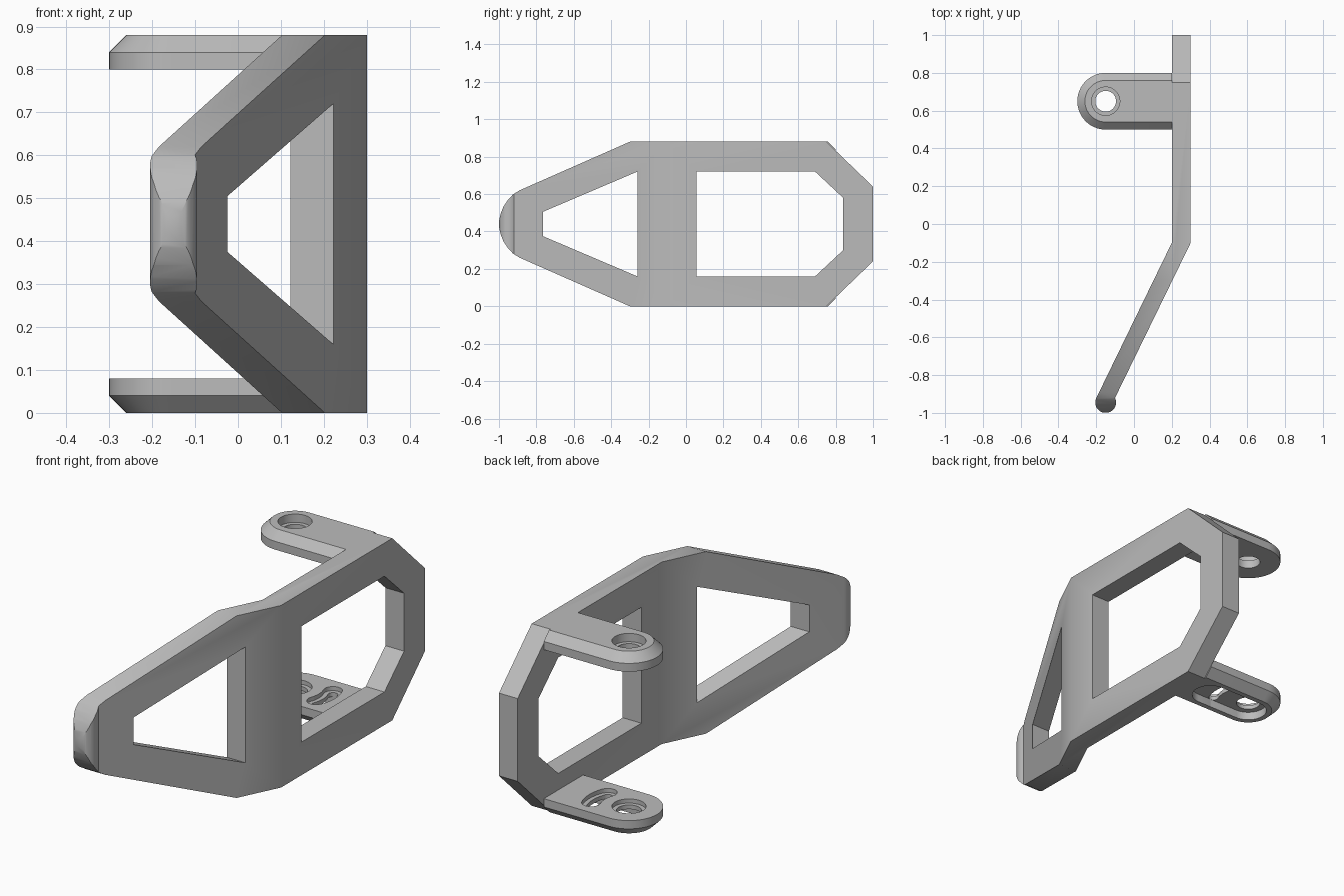
import bpy, bmesh
from math import sin, cos, pi, radians

if "Cube" in bpy.data.objects:
    bpy.data.objects.remove(bpy.data.objects["Cube"], do_unlink=True)

GREY = (0.5, 0.5, 0.5, 1)
metal = bpy.data.materials.new("grey")
metal.use_nodes = True
metal.diffuse_color = GREY
metal.node_tree.nodes["Principled BSDF"].inputs["Base Color"].default_value = GREY

H = 0.88                # overall height
PX, PY = -0.15, 0.65    # pivot hole centre


def loft(name, rings):
    """Solid through rings of equal point count, capped at both ends."""
    bm = bmesh.new()
    loops = [[bm.verts.new(p) for p in ring] for ring in rings]
    n = len(loops[0])
    for a, b in zip(loops, loops[1:]):
        for i in range(n):
            j = (i + 1) % n
            bm.faces.new((a[i], a[j], b[j], b[i]))
    bm.faces.new(loops[0])
    bm.faces.new(loops[-1])
    bmesh.ops.recalc_face_normals(bm, faces=bm.faces)
    mesh = bpy.data.meshes.new(name)
    bm.to_mesh(mesh)
    bm.free()
    mesh.materials.append(metal)
    obj = bpy.data.objects.new(name, mesh)
    bpy.context.collection.objects.link(obj)
    return obj


def prism_z(name, pts, z0, z1):
    return loft(name, [[(x, y, z) for x, y in pts] for z in (z0, z1)])


def prism_x(name, pts):
    return loft(name, [[(x, y, z) for y, z in pts] for x in (-1, 1)])


def arc(cx, cy, r, a0, a1, n):
    return [(cx + r * cos(radians(a0 + (a1 - a0) * i / n)),
             cy + r * sin(radians(a0 + (a1 - a0) * i / n))) for i in range(n + 1)]


def circle(r):
    return arc(PX, PY, r, 0, 352.5, 47)


def kidney(half, spread):
    """Curved slot about the pivot hole."""
    R = 0.17
    c, s = R * cos(radians(spread)), R * sin(radians(spread))
    return (arc(PX, PY, R + half, -spread, spread, 12)
            + arc(PX + c, PY + s, half, spread, spread + 180, 8)[1:]
            + arc(PX, PY, R - half, spread, -spread, 12)[1:]
            + arc(PX + c, PY - s, half, 180 - spread, 360 - spread, 8)[1:-1])


def finish(obj, cuts):
    """Apply (cutter, operation) booleans, then shade."""
    for cutter, op in cuts:
        mod = obj.modifiers.new(op.title(), 'BOOLEAN')
        mod.operation, mod.solver, mod.object = op, 'EXACT', cutter
    bpy.ops.object.select_all(action='DESELECT')
    bpy.context.view_layer.objects.active = obj
    obj.select_set(True)
    for mod in list(obj.modifiers):
        bpy.ops.object.modifier_apply(modifier=mod.name)
    bpy.ops.object.shade_smooth_by_angle(angle=radians(32))
    for cutter, _ in cuts:
        bpy.data.objects.remove(cutter, do_unlink=True)


# Bent side plate: plan shape cut to its side outline, with two windows
plan = ([(0.3, 1), (0.2, 1), (0.2, -0.1)]
        + arc(-0.15, -0.945, 0.055, 154, 386, 24) + [(0.3, -0.1)])
upper = [(1, 0.64), (0.75, H), (-0.3, H), (-0.89, 0.62), (-0.925, 0.598),
         (-0.953, 0.568), (-0.975, 0.535), (-0.991, 0.495), (-0.999, 0.46)]
outline = upper + [(y, H - z) for y, z in reversed(upper)]
front_win = [(-0.26, 0.16), (-0.26, 0.72), (-0.765, 0.505), (-0.765, 0.375)]
rear_top = [(0.055, 0.72), (0.69, 0.72), (0.84, 0.58)]
rear_win = rear_top + [(y, H - z) for y, z in reversed(rear_top)]

plate = prism_z("side_plate", plan, -0.1, 1)
finish(plate, [(prism_x("outline_cutter", outline), 'INTERSECT'),
               (prism_x("front_window_cutter", front_win), 'DIFFERENCE'),
               (prism_x("rear_window_cutter", rear_win), 'DIFFERENCE')])


# Mounting tabs with rounded ends and a bevel on the outward side
def tab(name, flip):
    rings = []
    for r, z in ((0.15, 0.8), (0.15, 0.84), (0.11, H)):
        pts = [(0.2, PY + r)] + arc(PX, PY, r, 90, 270, 32) + [(0.2, PY - r)]
        rings.append([(x, y, H - z if flip else z) for x, y in pts])
    return loft(name, rings)


upper_tab = tab("upper_tab", False)
finish(upper_tab, [(prism_z("hole", circle(0.055), 0.7, 1), 'DIFFERENCE'),
                   (prism_z("counterbore", circle(0.075), 0.84, 1), 'DIFFERENCE')])

lower_tab = tab("lower_tab", True)
pocket = arc(PX, PY, 0.085, 90, 270, 24) + arc(0.08, PY, 0.085, -90, 90, 24)
finish(lower_tab, [(prism_z("hole", circle(0.055), -0.1, 0.2), 'DIFFERENCE'),
                   (prism_z("counterbore", circle(0.075), 0.06, 0.2), 'DIFFERENCE'),
                   (prism_z("slot", kidney(0.022, 22), -0.1, 0.2), 'DIFFERENCE'),
                   (prism_z("slot_recess", kidney(0.042, 22), 0.06, 0.2), 'DIFFERENCE'),
                   (prism_z("pocket", pocket, -0.1, 0.04), 'DIFFERENCE')])
